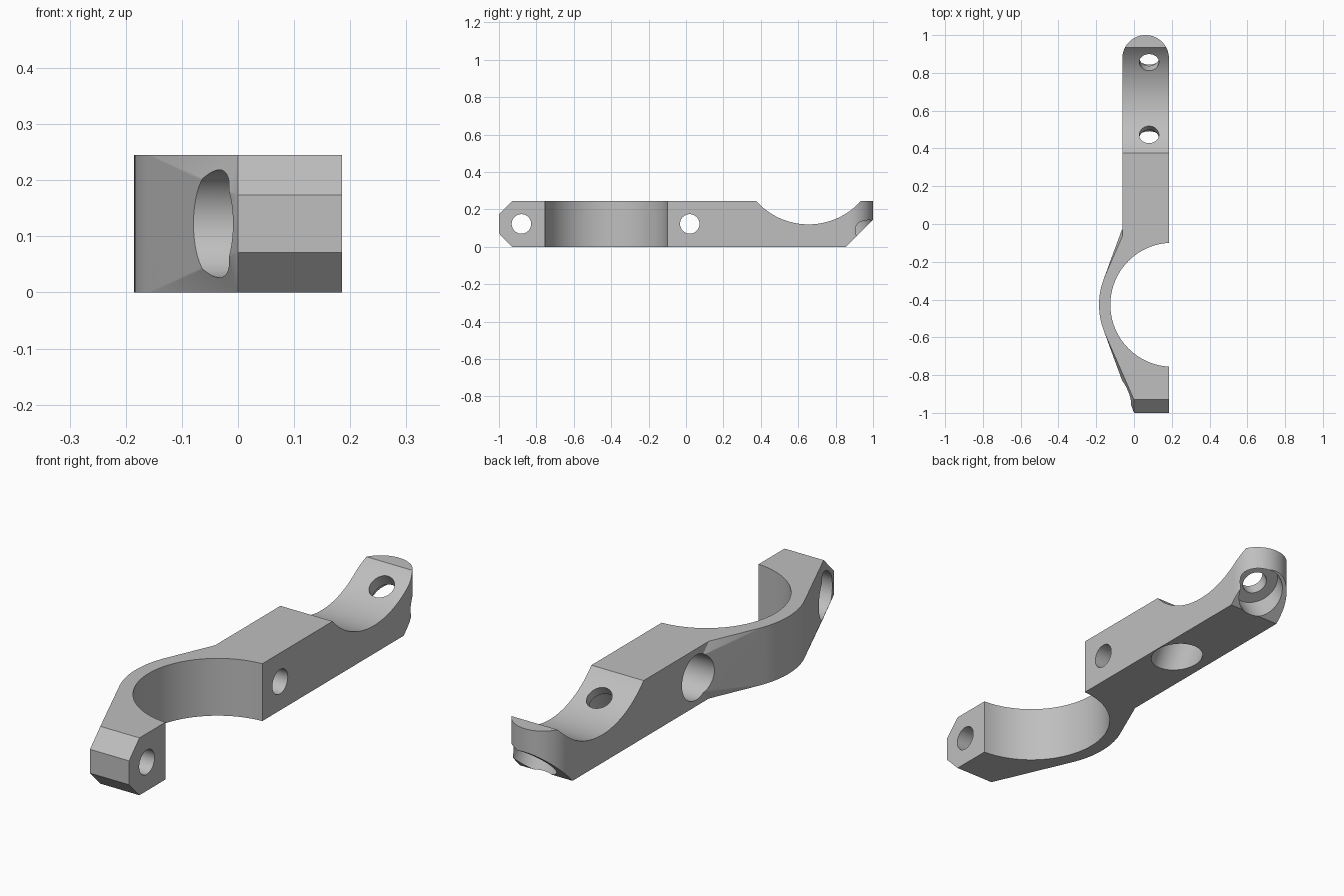
import bpy, bmesh
from math import sin, cos, pi, radians, asin
from mathutils import Vector

default = bpy.data.objects.get("Cube")
if default:
    bpy.data.objects.remove(default)

H = 0.245                     # part thickness
MID = H / 2
LEFT, RIGHT = -0.062, 0.185   # arm sides
RING = Vector((0.203, -0.4275))

metal = bpy.data.materials.new("plain_grey")
metal.use_nodes = True
grey = (0.52, 0.52, 0.52, 1)
metal.diffuse_color = grey
metal.node_tree.nodes["Principled BSDF"].inputs["Base Color"].default_value = grey


def finish(bm, name):
    bmesh.ops.recalc_face_normals(bm, faces=bm.faces[:])
    mesh = bpy.data.meshes.new(name)
    bm.to_mesh(mesh)
    bm.free()
    obj = bpy.data.objects.new(name, mesh)
    mesh.materials.append(metal)
    bpy.context.collection.objects.link(obj)
    return obj


def prism(name, points, direction):
    bm = bmesh.new()
    face = bm.faces.new([bm.verts.new(p) for p in points])
    out = bmesh.ops.extrude_face_region(bm, geom=[face])
    verts = [v for v in out["geom"] if isinstance(v, bmesh.types.BMVert)]
    bmesh.ops.translate(bm, verts=verts, vec=direction)
    return finish(bm, name)


def rod(name, start, end, radius, sides=48):
    start, end = Vector(start), Vector(end)
    axis = end - start
    bm = bmesh.new()
    bmesh.ops.create_cone(bm, cap_ends=True, segments=sides, radius1=radius,
                          radius2=radius, depth=axis.length)
    turn = axis.to_track_quat("Z", "Y").to_matrix().to_4x4()
    bmesh.ops.transform(bm, matrix=turn, verts=bm.verts[:])
    bmesh.ops.translate(bm, verts=bm.verts[:], vec=(start + end) / 2)
    return finish(bm, name)


def combine(target, tool, operation):
    mod = target.modifiers.new(operation, "BOOLEAN")
    mod.object, mod.operation, mod.solver = tool, operation, "EXACT"
    bpy.context.view_layer.objects.active = target
    bpy.ops.object.modifier_apply(modifier=mod.name)
    bpy.data.objects.remove(tool)


def arc(cy, cz, r, a0, a1, n):
    return [(cy + r * cos(a0 + (a1 - a0) * i / n), cz + r * sin(a0 + (a1 - a0) * i / n))
            for i in range(n + 1)]


# Clamp half: hull of a round outer wall and two chamfered end lugs
bm = bmesh.new()
for z in (0, H):
    for x, y in arc(RING.x, RING.y, 0.388, radians(105), radians(255), 60):
        bm.verts.new((x, y, z))
for side in (-1, 1):
    for x in (0, RIGHT):
        for reach, rise in ((0.5025, MID), (0.5725, 0.051)):
            for up in (-1, 1):
                bm.verts.new((x, RING.y + side * reach, MID + up * rise))
hull = bmesh.ops.convex_hull(bm, input=bm.verts[:])
spare = {g for g in hull["geom_interior"] + hull["geom_unused"]
         if isinstance(g, bmesh.types.BMVert)}
bmesh.ops.delete(bm, geom=list(spare), context="VERTS")
bmesh.ops.dissolve_limit(bm, angle_limit=radians(0.5), verts=bm.verts[:], edges=bm.edges[:])
clamp = finish(bm, "clamp_bracket")

# Arm: side profile with a round saddle, trimmed to a rounded plan
SY, SZ, SR = 0.655, 0.496, 0.376
half = asin((SZ - H) / SR)
saddle = arc(SY, SZ, SR, pi + half, 2 * pi - half, 40)
side_profile = [(-0.3, 0), (-0.3, H)] + saddle + [(1.05, H), (1.05, 0.195), (0.855, 0)]
arm = prism("arm", [(LEFT, y, z) for y, z in side_profile], (RIGHT - LEFT, 0, 0))
tip = (RIGHT - LEFT) / 2
plan = [(LEFT, -0.4), (RIGHT, -0.4)] + arc(LEFT + tip, 1 - tip, tip, 0, pi, 40)
combine(arm, prism("plan_trim", [(x, y, -0.1) for x, y in plan], (0, 0, 0.5)), "INTERSECT")
combine(clamp, arm, "UNION")

# Round clamp bore
combine(clamp, rod("bore", (*RING, -0.1), (*RING, 0.4), 0.328, 128), "DIFFERENCE")

# Clamp screw holes with wide head pockets on the outer side
for y in (-0.88, 0.02):
    combine(clamp, rod("screw_hole", (-0.4, y, MID), (0.4, y, MID), 0.052), "DIFFERENCE")
    combine(clamp, rod("head_pocket", (-0.4, y, MID), (0.09, y, MID), 0.096), "DIFFERENCE")

# Slanted saddle screw holes with head pockets underneath
for side in (-1, 1):
    mouth = Vector((0.08, 0.6675 + side * 0.1925, 0.174))
    axis = Vector((0, side * sin(radians(30)), -cos(radians(30))))
    combine(clamp, rod("saddle_hole", mouth - axis * 0.12, mouth + axis * 0.4, 0.052), "DIFFERENCE")
    combine(clamp, rod("saddle_pocket", mouth + axis * 0.045, mouth + axis * 0.4, 0.101), "DIFFERENCE")

# Smooth the curved walls, keep the edges crisp
bpy.ops.object.select_all(action="DESELECT")
clamp.select_set(True)
bpy.context.view_layer.objects.active = clamp
bpy.ops.object.shade_smooth_by_angle(angle=radians(20))
